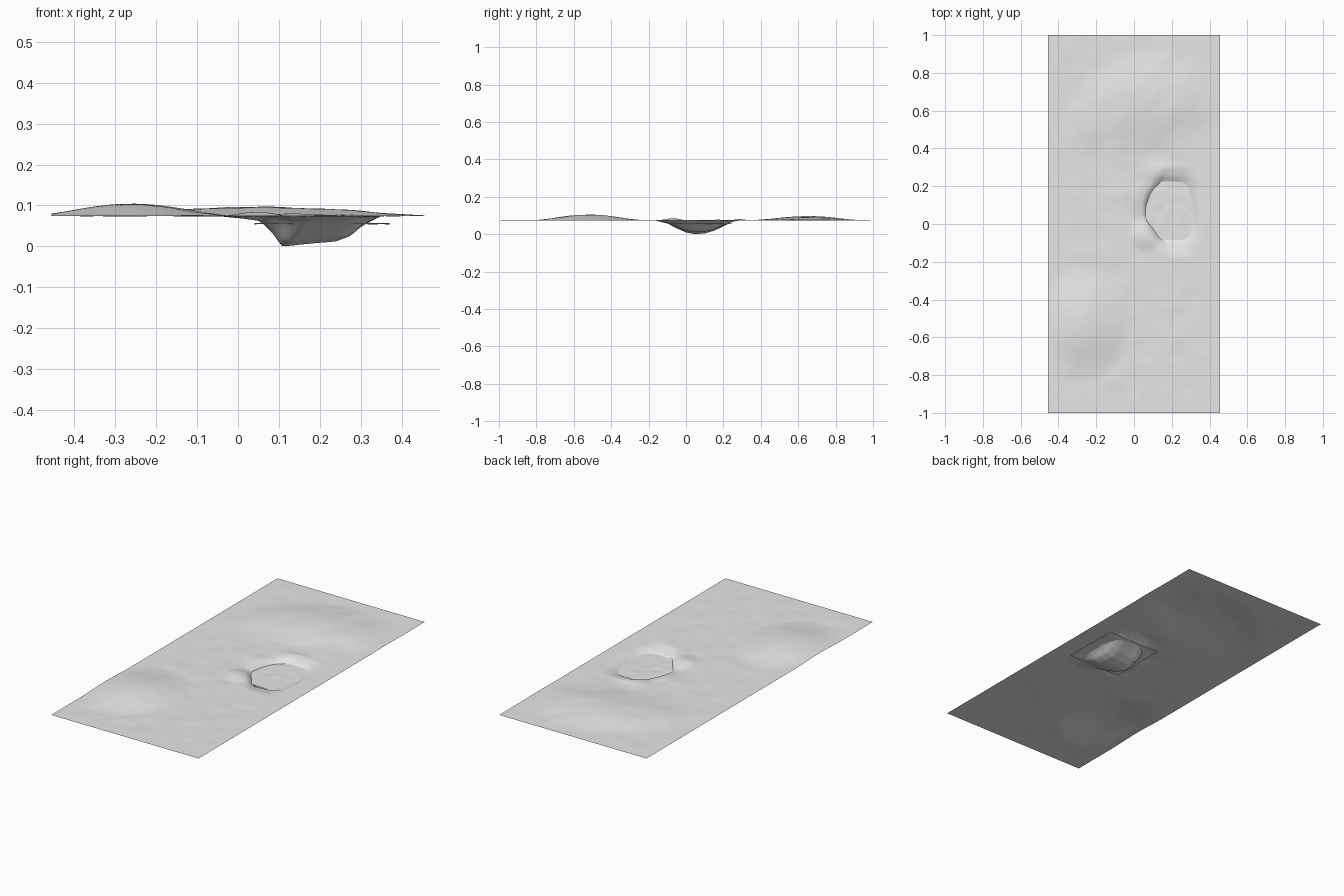
import bpy
import bmesh
import math
from mathutils import Vector, noise

cube = bpy.data.objects.get("Cube")
if cube:
    bpy.data.objects.remove(cube, do_unlink=True)

HALF_X, HALF_Y = 0.456, 1.0
GROUND_Z, WATER_Z = 0.076, 0.057

grey = bpy.data.materials.new("Pale grey")
grey.use_nodes = True
colour = (0.8, 0.8, 0.8, 1)
grey.diffuse_color = colour
grey.node_tree.nodes["Principled BSDF"].inputs["Base Color"].default_value = colour

# Pond depth profiles across and along, as (position, share of full depth)
ACROSS = [(-0.06, 0), (0.0, 0.06), (0.05, 0.18), (0.085, 0.6), (0.105, 1),
          (0.15, 0.93), (0.24, 0.83), (0.275, 0.65), (0.3, 0.36), (0.35, 0)]
ALONG = [(-0.17, 0), (-0.1, 0.22), (-0.05, 0.55), (0, 0.86), (0.05, 1),
         (0.1, 0.95), (0.15, 0.73), (0.2, 0.42), (0.25, 0.14), (0.3, 0)]


def profile(points, t):
    for (a, va), (b, vb) in zip(points, points[1:]):
        if a <= t <= b:
            f = (t - a) / (b - a)
            return va + (vb - va) * f
    return 0.0


def mound(x, y, cx, cy, rx, ry):
    r = math.hypot((x - cx) / rx, (y - cy) / ry)
    return (1 - r * r) ** 2 if r < 1 else 0.0


def ground_height(x, y):
    # Low hill at the front, curved ridge at the back
    z = 0.03 * mound(x, y, -0.26, -0.52, 0.26, 0.32)
    bend = 0.65 - 0.9 * min(x - 0.06, 0) ** 2
    z += 0.022 * mound(x, y, 0.04, bend, 0.48, 0.3)
    # Raised lip beside the pond
    z += 0.013 * mound(x, y, 0.06, -0.06, 0.09, 0.1)
    z += 0.008 * mound(x, y, 0.05, 0.13, 0.08, 0.12)
    z += 0.006 * mound(x, y, 0.17, 0.28, 0.14, 0.07)
    # Pond basin with a bowed, steep wall on one side
    curl = 2.6 * (y - 0.08) ** 2 * max(0, min(1, (0.3 - x) / 0.2))
    z -= 0.077 * profile(ACROSS, x - curl) * profile(ALONG, y)
    # Soft unevenness that fades out at the border
    fade = min(1, 8 * min(HALF_X - abs(x), HALF_Y - abs(y)))
    rough = noise.noise(Vector((x * 9, y * 9, 2))) * 0.0025
    rough += noise.noise(Vector((x * 22, y * 22, 5))) * 0.0008
    return max(0, GROUND_Z + z + rough * fade)


def water_height(x, y):
    return WATER_Z + 0.003 * noise.noise(Vector((x * 22, y * 22, 9)))


def sheet(name, centre, half, segments, height):
    bm = bmesh.new()
    bmesh.ops.create_grid(bm, x_segments=segments[0], y_segments=segments[1], size=1)
    for v in bm.verts:
        x = centre[0] + v.co.x * half[0]
        y = centre[1] + v.co.y * half[1]
        v.co = (x, y, height(x, y))
    # Round off the creases inside the sheet
    inner = [v for v in bm.verts if not v.is_boundary]
    bmesh.ops.smooth_vert(bm, verts=inner, factor=0.5,
                          use_axis_x=False, use_axis_y=False, use_axis_z=True)
    for f in bm.faces:
        f.smooth = True
    mesh = bpy.data.meshes.new(name)
    bm.to_mesh(mesh)
    bm.free()
    mesh.materials.append(grey)
    obj = bpy.data.objects.new(name, mesh)
    bpy.context.collection.objects.link(obj)
    return obj


ground = sheet("ground", (0, 0), (HALF_X, HALF_Y), (110, 240), ground_height)
water = sheet("pond_water", (0.205, 0.08), (0.165, 0.165), (24, 24), water_height)

# Rest the basin floor on zero
low = min(v.co.z for v in ground.data.vertices)
for obj in (ground, water):
    for v in obj.data.vertices:
        v.co.z -= low
